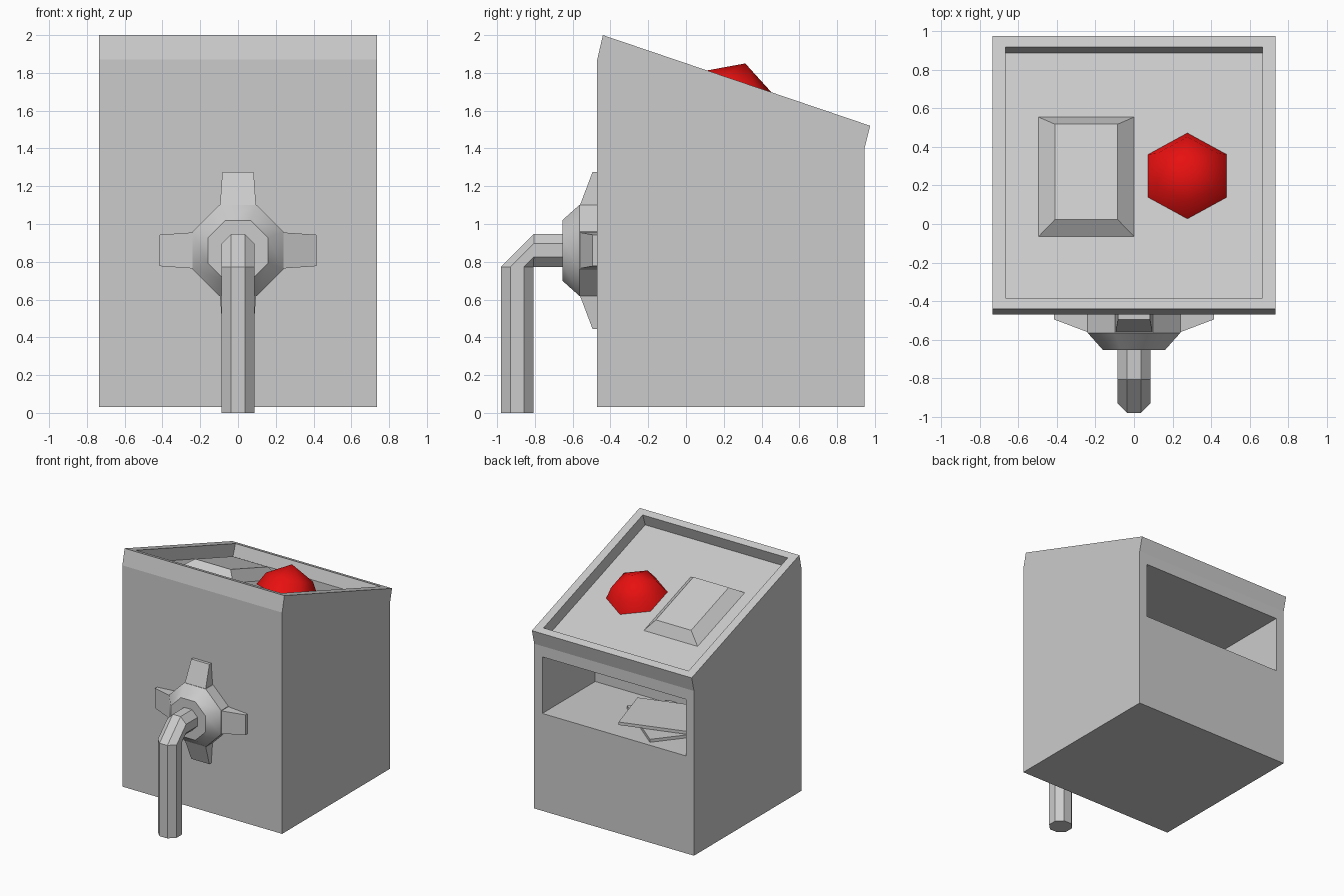
import bpy, bmesh, math
from mathutils import Matrix, Vector

if "Cube" in bpy.data.objects:
    bpy.data.objects.remove(bpy.data.objects["Cube"], do_unlink=True)


def material(name, rgb):
    m = bpy.data.materials.new(name)
    m.use_nodes = True
    m.diffuse_color = (*rgb, 1)
    m.node_tree.nodes["Principled BSDF"].inputs["Base Color"].default_value = (*rgb, 1)
    return m


GREY = material("light grey", (0.6, 0.6, 0.6))
RED = material("button red", (0.8, 0.005, 0.005))


def loft(name, rings, mat=GREY, matrix=Matrix(), smooth=None):
    """Skin a row of equal-length rings and cap both ends."""
    bm = bmesh.new()
    loops = [[bm.verts.new(matrix @ Vector(p)) for p in ring] for ring in rings]
    for a, b in zip(loops, loops[1:]):
        for i in range(len(a)):
            j = (i + 1) % len(a)
            bm.faces.new((a[i], a[j], b[j], b[i]))
    bm.faces.new(loops[0])
    bm.faces.new(loops[-1])
    bmesh.ops.remove_doubles(bm, verts=bm.verts, dist=0.0005)
    bmesh.ops.recalc_face_normals(bm, faces=bm.faces)
    mesh = bpy.data.meshes.new(name)
    bm.to_mesh(mesh)
    bm.free()
    mesh.materials.append(mat)
    ob = bpy.data.objects.new(name, mesh)
    bpy.context.collection.objects.link(ob)
    if smooth:
        bpy.ops.object.select_all(action="DESELECT")
        ob.select_set(True)
        bpy.context.view_layer.objects.active = ob
        bpy.ops.object.shade_smooth_by_angle(angle=math.radians(smooth))
    return ob


def rect(hx, hy, z):
    return [(-hx, -hy, z), (hx, -hy, z), (hx, hy, z), (-hx, hy, z)]


def polygon(n, r, turn=0.0):
    return [(r * math.cos(math.tau * (i + turn) / n),
             r * math.sin(math.tau * (i + turn) / n)) for i in range(n)]


def cut(target, cutter):
    cutter.hide_render = True
    mod = target.modifiers.new("cut", "BOOLEAN")
    mod.operation = "DIFFERENCE"
    mod.solver = "EXACT"
    mod.object = cutter
    bpy.context.view_layer.objects.active = target
    bpy.ops.object.modifier_apply(modifier=mod.name)
    bpy.data.objects.remove(cutter, do_unlink=True)


# Sloped-top cabinet
profile = [(-0.47, 0.03), (-0.47, 1.87), (-0.44, 2.0),
           (0.975, 1.52), (0.945, 1.40), (0.945, 0.03)]
cabinet = loft("cabinet", [[(x, y, z) for y, z in profile] for x in (-0.735, 0.735)])

# Frame of the sloped top: local z points out of the slope
TOP = Matrix.Translation((0, 0.2675, 1.76)) @ Matrix.Rotation(-math.atan2(0.48, 1.415), 4, "X")
DEPTH = -0.1
cut(cabinet, loft("top_recess", [rect(0.667, 0.688, DEPTH), rect(0.667, 0.688, 0.2)], matrix=TOP))

# Tray opening in the back
cut(cabinet, loft("back_slot", [rect(0.66, 0.4, 0.84), rect(0.66, 0.4, 1.31)],
                  matrix=Matrix.Translation((0, 0.65, 0))))

# Raised pad and domed button on the sloped panel
loft("raised_pad", [rect(0.2475, 0.327, DEPTH), rect(0.1625, 0.261, DEPTH + 0.08)],
     matrix=TOP @ Matrix.Translation((-0.2475, 0.01, 0)))
dome = [(0.235, DEPTH), (0.18, 0.0), (0.0, 0.1)]
loft("red_button", [[(x, y, z) for x, y in polygon(6, r, 0.5)] for r, z in dome],
     RED, TOP @ Matrix.Translation((0.277, 0.015, 0)), smooth=80)

# Flat cards lying in the tray
for name, z, yaw in (("lower_card", 0.84, -39), ("upper_card", 0.87, 17)):
    loft(name, [rect(0.315, 0.23, z), rect(0.315, 0.23, z + 0.025)],
         matrix=Matrix.Translation((-0.2, 0.525, 0)) @ Matrix.Rotation(math.radians(yaw), 4, "Z"))

# Octagonal valve hub on the front
MID = 0.86
hub = [(0.26, -0.46), (0.26, -0.565), (0.173, -0.655)]
loft("valve_hub", [[(x, y, MID + z) for x, z in polygon(8, r, 0.5)] for r, y in hub], smooth=37)

# Four tapered handle spokes
for i, side in enumerate(("upper", "right", "lower", "left")):
    rings = [[(-w, y, r), (w, y, r), (w, -0.46, r), (-w, -0.46, r)]
             for r, w, y in ((0.23, 0.096, -0.565), (0.415, 0.083, -0.495))]
    loft(side + "_spoke", rings, matrix=Matrix.Translation((0, 0, MID))
         @ Matrix.Rotation(-i * math.pi / 2, 4, "Y"))

# Octagonal spout: out of the hub, one slanted bend, then straight down
section = polygon(8, 0.094, 0.5)
out = [[(x, y, MID + s) for x, s in section] for y in (-0.64, -0.806)]
down = [[(x, -0.893 - s, z) for x, s in section] for z in (0.773, 0.0)]
loft("spout", out + down)
